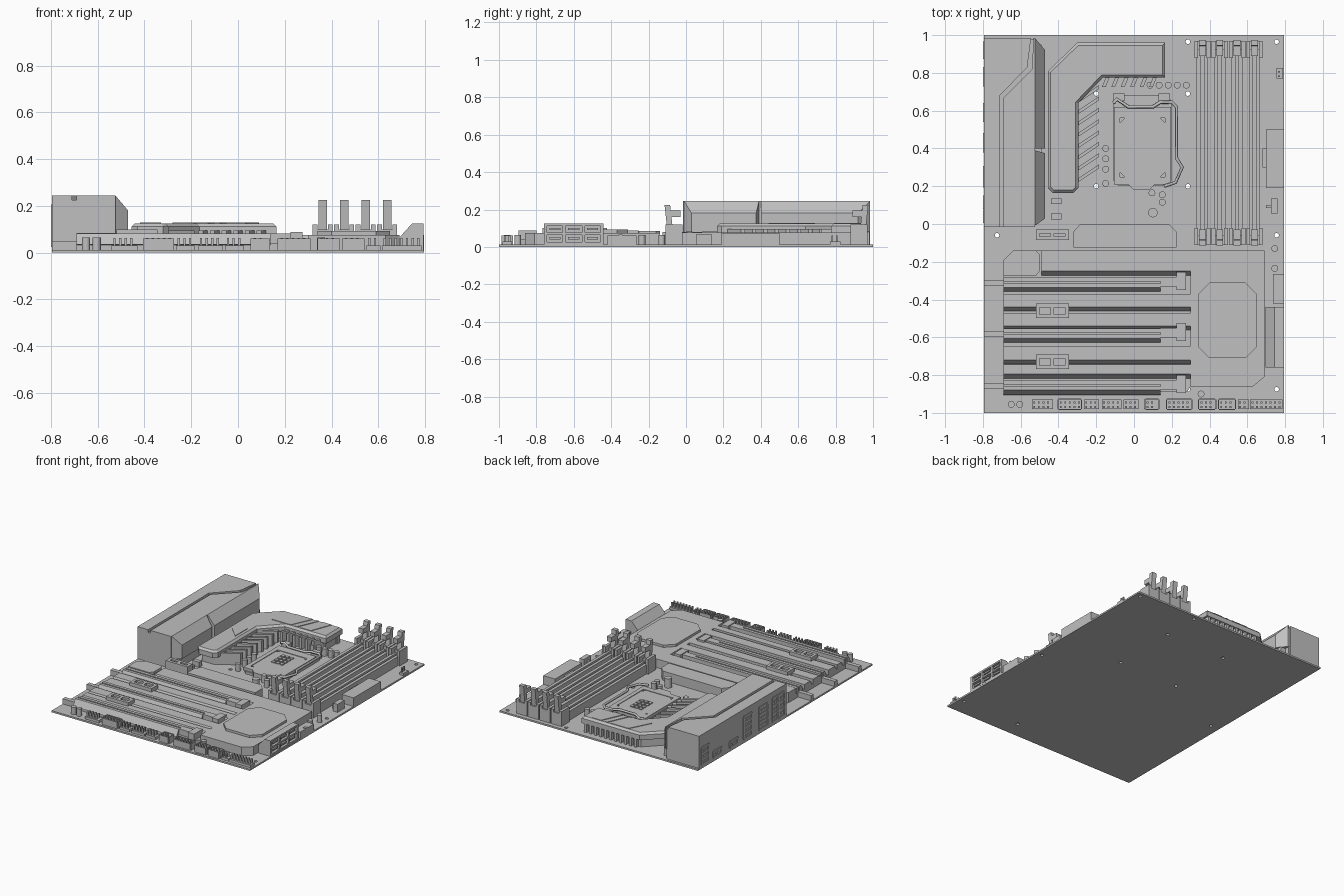
import bpy, bmesh, math
from mathutils import Vector

old = bpy.data.objects.get("Cube")
if old:
    bpy.data.objects.remove(old, do_unlink=True)

GREY = (0.53, 0.53, 0.53, 1)
mat = bpy.data.materials.new("plain grey")
mat.use_nodes = True
mat.diffuse_color = GREY
mat.node_tree.nodes["Principled BSDF"].inputs["Base Color"].default_value = GREY
BASE = 0.012   # top of the circuit board


def finish(name, bm):
    bmesh.ops.recalc_face_normals(bm, faces=bm.faces[:])
    mesh = bpy.data.meshes.new(name)
    bm.to_mesh(mesh)
    bm.free()
    mesh.materials.append(mat)
    ob = bpy.data.objects.new(name, mesh)
    bpy.context.collection.objects.link(ob)
    return ob


def boxes(name, specs):
    """One object from boxes given as x0, x1, y0, y1, z0, z1."""
    bm = bmesh.new()
    for x0, x1, y0, y1, z0, z1 in specs:
        vs = bmesh.ops.create_cube(bm, size=1)["verts"]
        for v in vs:
            v.co = Vector((x1 if v.co.x > 0 else x0, y1 if v.co.y > 0 else y0,
                           z1 if v.co.z > 0 else z0))
    return finish(name, bm)


def box(name, *spec):
    return boxes(name, [spec])


def prism(name, outline, z0, z1, chamfer=0):
    """Plan outline raised from z0 to z1, with a chamfered top rim."""
    bm = bmesh.new()
    face = bm.faces.new([bm.verts.new((x, y, z0)) for x, y in outline])
    out = bmesh.ops.extrude_face_region(bm, geom=[face], use_keep_orig=True)["geom"]
    for v in out:
        if isinstance(v, bmesh.types.BMVert):
            v.co.z = z1
    if chamfer:
        rim = [e for e in bm.edges if all(v.co.z == z1 for v in e.verts)]
        bmesh.ops.bevel(bm, geom=rim, offset=chamfer, segments=1, affect='EDGES')
    return finish(name, bm)


def hull(name, points):
    bm = bmesh.new()
    for p in points:
        bm.verts.new(p)
    bmesh.ops.convex_hull(bm, input=bm.verts[:])
    bmesh.ops.dissolve_limit(bm, angle_limit=0.01, verts=bm.verts[:], edges=bm.edges[:])
    return finish(name, bm)


def cylinders(name, spots, radius, z0, z1):
    bm = bmesh.new()
    for x, y in spots:
        vs = bmesh.ops.create_cone(bm, cap_ends=True, segments=16, radius1=radius,
                                   radius2=radius, depth=z1 - z0)["verts"]
        bmesh.ops.translate(bm, verts=vs, vec=(x, y, (z0 + z1) / 2))
    return finish(name, bm)


def octagon(x0, x1, y0, y1, c):
    return [(x0 + c, y0), (x1 - c, y0), (x1, y0 + c), (x1, y1 - c),
            (x1 - c, y1), (x0 + c, y1), (x0, y1 - c), (x0, y0 + c)]


# circuit board with drilled mounting holes
board = box("circuit_board", -0.795, 0.795, -1, 1, 0, BASE)
holes = [(x, y) for x in (-0.2, 0.285) for y in (0.2, 0.69)]
holes += [(x, y) for x in (0.285, 0.755) for y in (-0.875, 0.965)]
holes += [(-0.725, -0.06), (0.755, -0.06)]
drill = cylinders("hole_cutter", holes, 0.012, -0.1, 0.1)
cut = board.modifiers.new("holes", 'BOOLEAN')
cut.object = drill
bpy.context.view_layer.objects.active = board
bpy.ops.object.modifier_apply(modifier="holes")
bpy.data.objects.remove(drill, do_unlink=True)

# rear port cover: core, two top plates split by a groove, two sloped side panels
TOP = 0.245
box("port_cover_core", -0.795, -0.53, -0.015, 0.98, BASE, TOP - 0.02)
prism("port_cover_outer", [(-0.795, -0.015), (-0.71, -0.015), (-0.71, 0.68), (-0.565, 0.83),
                           (-0.545, 0.985), (-0.795, 0.985)], BASE, TOP)
prism("port_cover_inner", [(-0.69, -0.015), (-0.525, -0.015), (-0.525, 0.985),
                           (-0.532, 0.985), (-0.54, 0.82), (-0.69, 0.67)], 0.08, TOP)
for name, a, b, c, d in (("side_panel_front", -0.01, 0.03, 0.375, 0.39),
                         ("side_panel_back", 0.4, 0.4, 0.92, 0.985)):
    hull(name, [(-0.525, y, z) for y in (a, d) for z in (0.08, TOP)]
         + [(-0.47, y, z) for y in (b, c) for z in (0.08, 0.18)])
box("port_cover_foot", -0.54, -0.49, 0.03, 0.95, BASE, 0.08)

# rear ports: thin rims around stacked sockets on the -x face
def port(name, y, width, rows, z0, z1):
    x0, x1, t, h = -0.8, -0.79, 0.006, (z1 - z0) / rows
    parts = [(x0, x1, s - t, s + t, z0, z1) for s in (y - width / 2, y + width / 2)]
    for i in range(rows + 1):
        z = z0 + i * h
        parts.append((x0, x1, y - width / 2, y + width / 2, z - t, z + t))
        if i < rows:
            parts.append((x0, x1, y - width / 4, y + width / 4, z + h * 0.4, z + h * 0.6))
    boxes(name, parts)

for i, (y, w, rows, top) in enumerate([(0.92, 0.08, 3, 0.15), (0.78, 0.09, 1, 0.07),
                                       (0.59, 0.09, 1, 0.07), (0.43, 0.09, 4, 0.19),
                                       (0.25, 0.1, 3, 0.19)]):
    port("rear_port_%d" % i, y, w, rows, 0.03, top)
for i in range(2):
    port("audio_ports_%d" % i, 0.04 + i * 0.075, 0.06, 3, 0.03, 0.2)

# power stage heatsink: bent body, raised panels and cooling fins
bend = [(-0.455, 0.19), (-0.43, 0.165), (-0.32, 0.165), (-0.295, 0.19), (-0.295, 0.64),
        (-0.165, 0.775), (0.165, 0.775), (0.165, 0.96), (-0.3, 0.96), (-0.455, 0.81)]
prism("heatsink_body", bend, 0.075, 0.125, 0.014)
prism("heatsink_core", [(-0.43, 0.2), (-0.33, 0.2), (-0.33, 0.66), (-0.19, 0.8),
                        (0.14, 0.8), (0.14, 0.93), (-0.29, 0.93), (-0.43, 0.79)], BASE, 0.08)
prism("heatsink_panel", [(-0.28, 0.79), (-0.13, 0.79), (-0.06, 0.945), (-0.2, 0.945)], 0.12, 0.129)
prism("heatsink_stripe", [(-0.1, 0.79), (-0.08, 0.79), (-0.01, 0.945), (-0.03, 0.945)], 0.12, 0.129)
prism("heatsink_end_panel", [(-0.05, 0.79), (0.03, 0.79), (0.09, 0.945), (0.02, 0.945)], 0.12, 0.129)
prism("heatsink_badge", [(-0.42, 0.53), (-0.33, 0.44), (-0.33, 0.58), (-0.41, 0.69)], 0.12, 0.129)
for i in range(8):
    y = 0.22 + i * 0.06
    prism("side_fin_%d" % i, [(-0.33, y - 0.02), (-0.185, y + 0.075),
                              (-0.185, y + 0.095), (-0.33, y)], BASE, 0.095)
for i in range(6):
    x = -0.15 + i * 0.05
    prism("front_fin_%d" % i, [(x - 0.02, 0.725), (x, 0.725), (x + 0.03, 0.8), (x + 0.01, 0.8)],
          BASE, 0.095)
boxes("back_fins", [(-0.27 + i * 0.04, -0.25 + i * 0.04, 0.92, 0.955, BASE, 0.08)
                    for i in range(11)])

# processor socket
prism("socket_base", octagon(-0.11, 0.2, 0.2, 0.68, 0.03), BASE, 0.03)
boxes("socket_frame", [(-0.105, -0.075, 0.23, 0.62, 0.03, 0.05), (0.165, 0.195, 0.23, 0.62, 0.03, 0.05),
                       (-0.105, 0.195, 0.56, 0.62, 0.03, 0.05), (-0.105, 0.195, 0.21, 0.25, 0.03, 0.05),
                       (-0.11, -0.05, 0.65, 0.69, BASE, 0.06), (0.13, 0.19, 0.65, 0.69, BASE, 0.06)])
prism("processor_lid", octagon(-0.075, 0.165, 0.25, 0.56, 0.025), 0.03, 0.046)
boxes("processor_marks", [(-0.005 + 0.034 * i, 0.02 + 0.034 * i, 0.385 + 0.036 * j, 0.41 + 0.036 * j,
                           0.046, 0.052) for i in range(3) for j in range(4)])
prism("socket_tab", [(-0.03, 0.21), (0.0, 0.18), (0.08, 0.18), (0.11, 0.21)], BASE, 0.05)

# bent wire lever beside the socket
wire = bpy.data.curves.new("socket_lever", 'CURVE')
wire.dimensions = '3D'
wire.bevel_depth = 0.009
wire.bevel_resolution = 1
path = [(-0.11, 0.64), (-0.09, 0.66), (-0.03, 0.62), (0.1, 0.62), (0.14, 0.645), (0.2, 0.645),
        (0.225, 0.62), (0.225, 0.35), (0.255, 0.3), (0.22, 0.22), (0.16, 0.2)]
line = wire.splines.new('POLY')
line.points.add(len(path) - 1)
for p, (x, y) in zip(line.points, path):
    p.co = (x, y, 0.06, 1)
wire.materials.append(mat)
bpy.context.collection.objects.link(bpy.data.objects.new("socket_lever", wire))

# capacitors
spots = [(0.085 + 0.048 * i, 0.735) for i in range(5)]
spots += [(-0.15, y) for y in (0.4, 0.345, 0.29, 0.215)]
spots += [(0.095, 0.165), (0.15, 0.155), (0.15, 0.115), (0.355, -0.9)]
spots += [(0.745, -0.13), (0.745, -0.235), (-0.65, -0.955), (-0.605, -0.955)]
caps = [cylinders("capacitors", spots, 0.018, BASE, 0.065),
        cylinders("large_capacitor", [(0.1, 0.06)], 0.025, BASE, 0.08)]
for ob in caps:
    bpy.context.view_layer.objects.active = ob
    ob.select_set(True)
bpy.ops.object.shade_smooth_by_angle()

# memory slots with a latch at both ends
for i in range(4):
    x = 0.362 + i * 0.092
    boxes("memory_slot_%d" % i, [(x - 0.03, x + 0.03, -0.08, 0.94, BASE, 0.06),
                                 (x - 0.03, x - 0.008, -0.08, 0.94, 0.06, 0.078),
                                 (x + 0.008, x + 0.03, -0.08, 0.94, 0.06, 0.078)])
    for end, sign, y in (("front", -1, -0.02), ("back", 1, 0.88)):
        s = lambda a, b: sorted((y + sign * a, y + sign * b))
        boxes("latch_base_%s_%d" % (end, i), [(x - side * 0.033 - 0.01, x - side * 0.033 + 0.01,
              *s(0, 0.09), BASE, 0.12) for side in (-1, 1)]
              + [(x - 0.03, x + 0.03, *s(0.04, 0.09), BASE, 0.1)])
        hull("latch_%s_%d" % (end, i), [(x + dx, y + sign * dy, z) for dx in (-0.018, 0.018)
             for dy, z in ((0.05, 0.09), (0.08, 0.09), (0.065, 0.225), (0.095, 0.225))])
        box("latch_hook_%s_%d" % (end, i), x - 0.018, x + 0.018, *s(0.01, 0.085), 0.16, 0.195)

# expansion armour: floor, right plate, sloped strips
prism("armour_floor", [(-0.69, -0.89), (0.28, -0.89), (0.3, -0.86), (0.63, -0.86), (0.69, -0.81),
                       (0.69, -0.14), (-0.64, -0.14), (-0.69, -0.19)], BASE, 0.04)
prism("armour_plate", [(0.3, -0.86), (0.63, -0.86), (0.69, -0.81), (0.69, -0.14), (0.3, -0.14)],
      0.04, 0.075)
prism("chipset_cover", octagon(0.34, 0.65, -0.71, -0.31, 0.06), 0.07, 0.092, 0.006)


def strip(name, x0, x1, y0, y1, top=0.075):
    hull(name, [(x, y, z) for x in (x0, x1)
                for y, z in ((y1, 0.03), (y1, top), (y0, top), (y0 - 0.025, 0.035))])

strip("armour_strip_back", -0.49, 0.3, -0.25, -0.14)
prism("armour_corner", [(-0.69, -0.275), (-0.52, -0.275), (-0.5, -0.25), (-0.5, -0.16),
                        (-0.52, -0.14), (-0.64, -0.14), (-0.69, -0.19)], 0.03, 0.085)
for i, (y0, y1) in enumerate([(-0.44, -0.37), (-0.54, -0.47), (-0.72, -0.645), (-0.795, -0.745)]):
    strip("armour_strip_%d" % i, -0.69, 0.3, y0, y1)

# long card slots: grooved bar, bracket tongue and end latch
for i, y in enumerate((-0.31, -0.58, -0.855)):
    strip("card_slot_%d" % i, -0.69, 0.14, y - 0.025, y - 0.004, 0.082)
    box("card_slot_wall_%d" % i, -0.69, 0.14, y + 0.006, y + 0.028, 0.03, 0.082)
    boxes("slot_tongue_%d" % i, [(-0.795, -0.69, y - 0.018, y + 0.012, BASE, 0.05)])
    boxes("slot_latch_%d" % i, [(0.14, 0.225, y - 0.02, y + 0.03, BASE, 0.082),
                                (0.225, 0.275, y - 0.04, y + 0.055, BASE, 0.088)])

# short twin sockets
for i, y in enumerate((-0.46, -0.73, -0.058)):
    x0, x1, t, d = -0.52, -0.345, 0.01, 0.038 if i < 2 else 0.028
    parts = [(x0, x1, y - d, y + d, BASE, 0.085)]
    parts += [(x0, x1, s - t, s + t, 0.08, 0.1) for s in (y - d + t, y + d - t)]
    parts += [(x - t, x + t, y - d, y + d, 0.08, 0.1) for x in (x0 + t, (x0 + x1) / 2, x1 - t)]
    boxes("twin_socket_%d" % i, parts)

# upper drive heatsink
prism("drive_heatsink", [(-0.32, -0.125), (0.225, -0.125), (0.225, -0.04), (0.185, 0),
                         (-0.285, 0), (-0.32, -0.04)], BASE, 0.08, 0.01)

# stacked drive ports on the left edge
hull("drive_port_body", [(x, y, z) for y in (-0.76, -0.44) for x, z in
     ((0.695, BASE), (0.695, 0.07), (0.745, 0.125), (0.775, 0.125), (0.775, BASE))])
bars = [(0.77, 0.793, -0.76, -0.44, z - 0.006, z + 0.006) for z in (0.02, 0.071, 0.119)]
bars += [(0.77, 0.793, y - 0.008, y + 0.008, BASE, 0.125) for y in (-0.752, -0.652, -0.548, -0.448)]
bars += [(0.77, 0.788, y - 0.03, y + 0.03, z, z + 0.012)
         for y in (-0.7, -0.6, -0.5) for z in (0.04, 0.09)]
boxes("drive_port_frame", bars)

# edge connectors
boxes("main_power_socket", [(0.7, 0.795, 0.19, 0.5, BASE, 0.075), (0.68, 0.7, 0.3, 0.4, BASE, 0.06)])
boxes("side_socket", [(0.735, 0.795, -0.42, -0.265, BASE, 0.06), (0.775, 0.795, -0.36, -0.34, 0.06, 0.066)])
boxes("fan_socket", [(0.725, 0.76, 0.055, 0.135, BASE, 0.07), (0.7, 0.725, 0.085, 0.1, BASE, 0.05)])
boxes("small_chips", [(-0.44, -0.385, y, y + 0.03, BASE, 0.05) for y in (0.025, 0.105)])


def header(name, x0, x1, y0, y1, shroud=False):
    step, parts = 0.024, [(x0, x1, y0, y1, BASE, 0.03)]
    for i in range(max(1, int((x1 - x0) / step))):
        for j in range(max(1, int((y1 - y0) / step))):
            x, y = x0 + step * (i + 0.5), y0 + step * (j + 0.5)
            parts.append((x - 0.005, x + 0.005, y - 0.005, y + 0.005, 0.03, 0.062))
    if shroud:
        parts += [(x0, x1, y, y + 0.006, BASE, 0.06) for y in (y0 - 0.006, y1)]
        parts += [(x, x + 0.006, y0, y1, BASE, 0.06) for x in (x0 - 0.006, x1)]
    boxes(name, parts)

for i, (x0, x1, shroud) in enumerate([(-0.54, -0.43, 0), (-0.4, -0.28, 1), (-0.265, -0.185, 0),
                                      (-0.17, -0.065, 0), (-0.055, 0.025, 0), (0.06, 0.13, 1),
                                      (0.175, 0.305, 1), (0.345, 0.43, 1), (0.45, 0.535, 1),
                                      (0.55, 0.61, 0), (0.615, 0.785, 0)]):
    header("pin_header_%d" % i, x0, x1, -0.98, -0.93, shroud)
header("side_pin_header", 0.755, 0.79, 0.77, 0.825)
